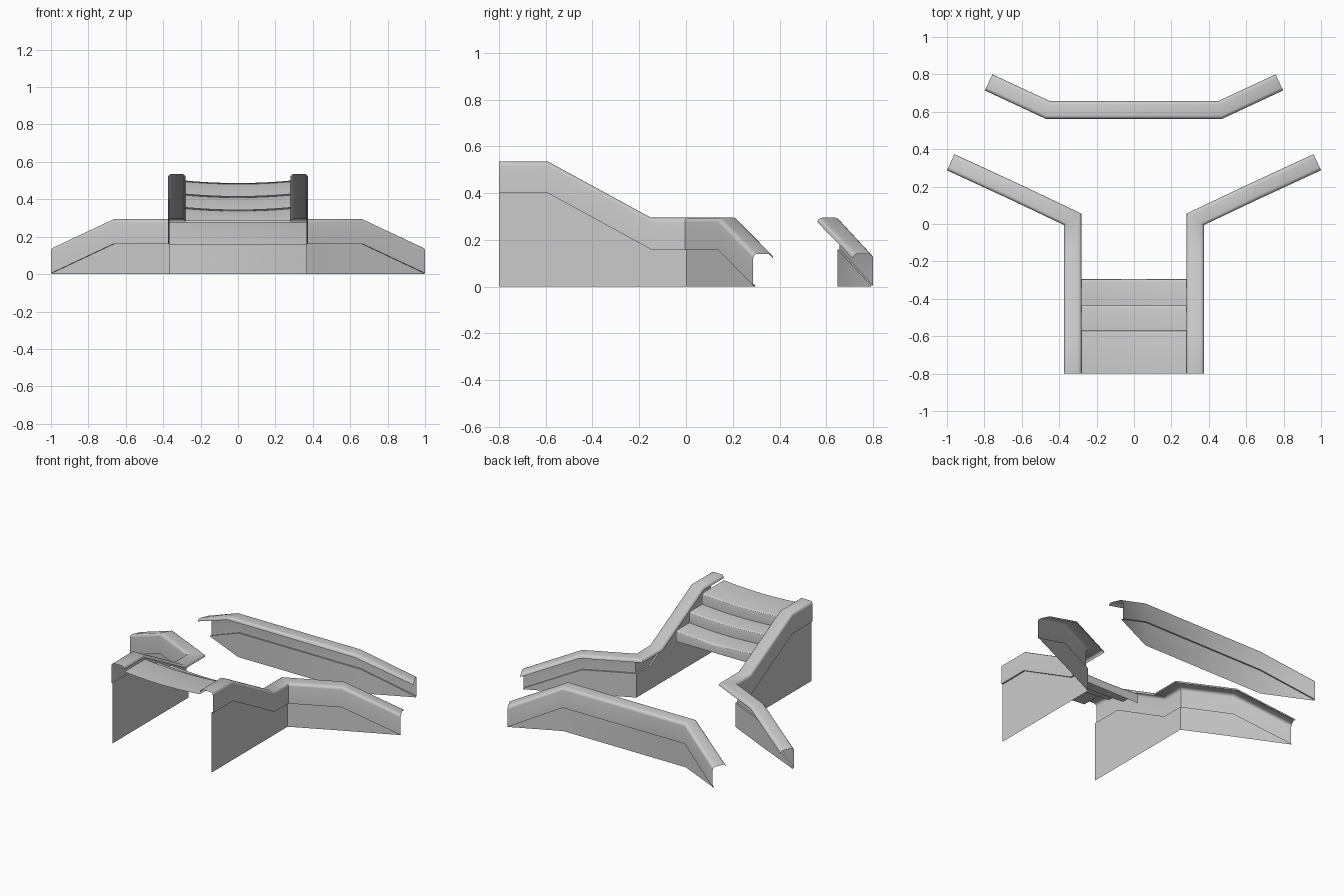
import bpy
import bmesh
from math import sin, cos, pi
from mathutils import Vector

cube = bpy.data.objects.get("Cube")
if cube:
    bpy.data.objects.remove(cube)

stone = bpy.data.materials.new("light_grey_stone")
stone.use_nodes = True
COLOUR = (0.6, 0.6, 0.6, 1)
stone.diffuse_color = COLOUR
stone.node_tree.nodes["Principled BSDF"].inputs["Base Color"].default_value = COLOUR

WIDTH, DROP, INSET, ROUND = 0.095, 0.135, 0.01, 0.02


def grid_object(name, rows, mirror=False):
    """Skin neighbouring rows of points into one sheet."""
    bm = bmesh.new()
    verts = [[bm.verts.new(p) for p in row] for row in rows]
    for a, b in zip(verts, verts[1:]):
        for i in range(len(a) - 1):
            bm.faces.new((a[i], b[i], b[i + 1], a[i + 1]))
    mesh = bpy.data.meshes.new(name)
    bm.to_mesh(mesh)
    bm.free()
    mesh.materials.append(stone)
    ob = bpy.data.objects.new(name, mesh)
    bpy.context.collection.objects.link(ob)
    if mirror:
        ob.modifiers.new("mirror", 'MIRROR')
    bpy.ops.object.select_all(action='DESELECT')
    ob.select_set(True)
    bpy.context.view_layer.objects.active = ob
    bpy.ops.object.shade_smooth_by_angle()
    return ob


def inward_miters(path):
    """Plan offset towards the left of travel, mitred at each bend."""
    flat = [Vector(p[:2]) for p in path]
    sides = []
    for a, b in zip(flat, flat[1:]):
        d = (b - a).normalized()
        sides.append(Vector((-d.y, d.x)))
    out = []
    for i in range(len(flat)):
        n0, n1 = sides[max(i - 1, 0)], sides[min(i, len(sides) - 1)]
        out.append((n0 + n1) / (1 + n0.dot(n1)))
    return out


# coping cross-section: (inset from outer face, drop below top)
arc = [k * pi / 8 for k in range(5)]
section = [(INSET, DROP), (0, DROP)]
section += [(ROUND * (1 - cos(t)), ROUND * (1 - sin(t))) for t in arc]
section += [(WIDTH - ROUND * (1 - sin(t)), ROUND * (1 - cos(t))) for t in arc]


def parapet(name, path, mirror=False):
    """Rounded coping over a thin wall that reaches the ground."""
    coping, wall = [], []
    for (x, y, z), m in zip(path, inward_miters(path)):
        coping.append([(x + m.x * u, y + m.y * u, z - v) for u, v in section])
        wx, wy = x + m.x * INSET, y + m.y * INSET
        wall.append([(wx, wy, 0), (wx, wy, z - DROP)])
    grid_object(name + "_coping", coping, mirror)
    grid_object(name + "_wall", wall, mirror)


# stair side walls with splayed wings
parapet("stair_side", [(0.375, -0.8, 0.535), (0.375, -0.59, 0.535),
                       (0.375, -0.15, 0.295), (0.375, -0.005, 0.295),
                       (0.67, 0.135, 0.295), (1.0, 0.287, 0.14)], mirror=True)

# free-standing back wall
parapet("back_barrier", [(0.757, 0.8, 0.14), (0.45, 0.657, 0.295),
                         (-0.45, 0.657, 0.295), (-0.757, 0.8, 0.14)])

# landing and worn steps, sagging in the middle
HALF, SAG, NOSE = 0.28, 0.013, 0.014
profile = [(-0.8, 0.5, 1)]
for y, top in ((-0.57, 0.5), (-0.435, 0.428), (-0.295, 0.356)):
    for k in range(4):
        t = k * pi / 6
        profile.append((y - NOSE * (1 - sin(t)), top - NOSE * (1 - cos(t)), 1))
    bottom = top - 0.072
    profile.append((y, bottom, 0 if bottom < 0.3 else 1))

columns = 14
rows = []
for i in range(columns + 1):
    s = 2 * i / columns - 1
    rows.append([(s * HALF, y, z - SAG * (1 - s * s) * sag) for y, z, sag in profile])
grid_object("landing_and_steps", rows)
